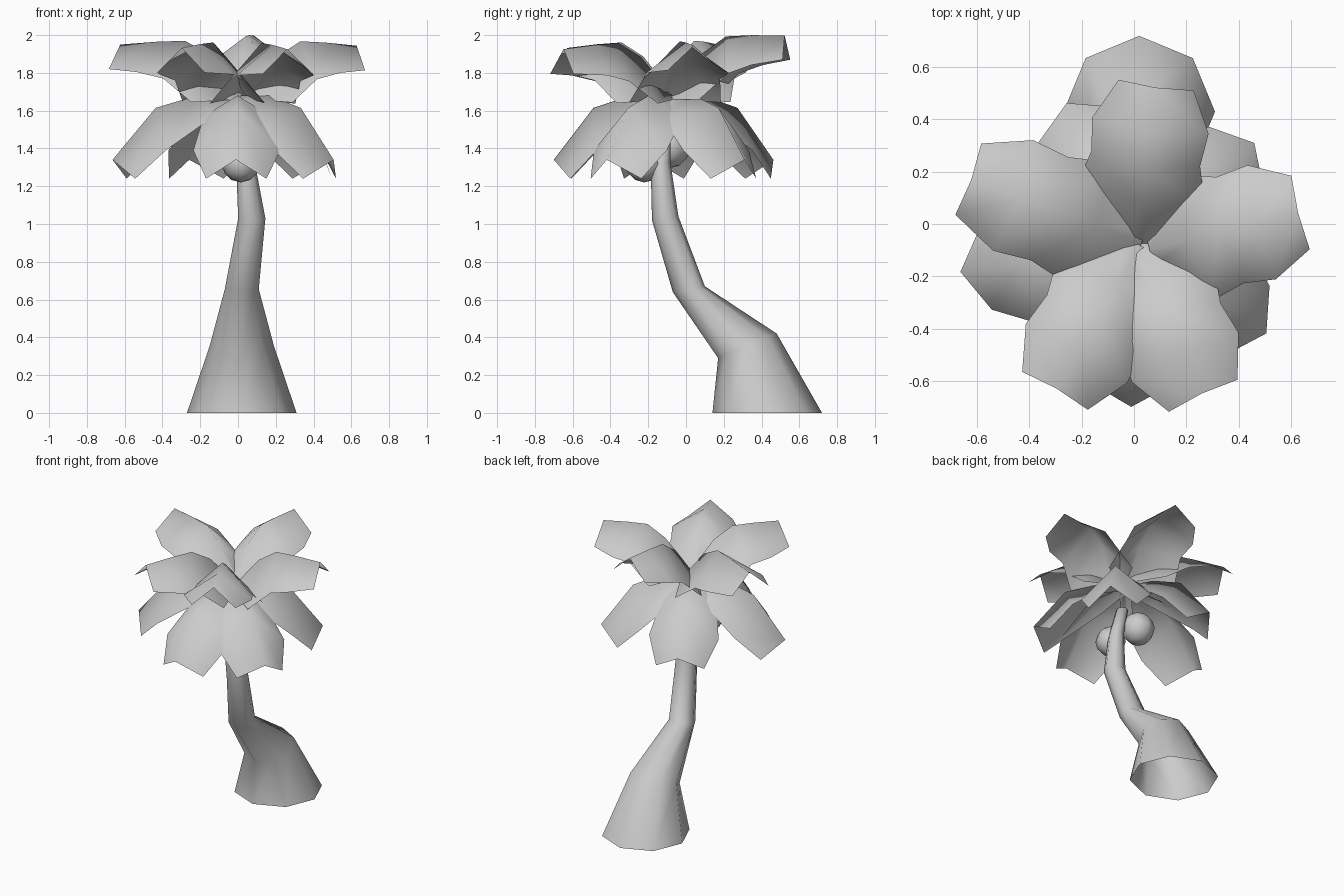
import bpy, bmesh
from math import cos, sin, radians, pi
from mathutils import Vector

cube = bpy.data.objects.get("Cube")
if cube:
    bpy.data.objects.remove(cube, do_unlink=True)

grey = bpy.data.materials.new("plain_grey")
grey.use_nodes = True
grey.diffuse_color = (0.6, 0.6, 0.6, 1)
grey.node_tree.nodes["Principled BSDF"].inputs["Base Color"].default_value = (0.6, 0.6, 0.6, 1)


def finish(name, bm):
    for f in bm.faces:
        f.smooth = True
    mesh = bpy.data.meshes.new(name)
    bm.to_mesh(mesh)
    bm.free()
    mesh.materials.append(grey)
    obj = bpy.data.objects.new(name, mesh)
    bpy.context.collection.objects.link(obj)
    return obj


# Bent trunk: tilted eight-sided rings, open at the foot, closed at the top
# each ring: centre, x half-width, y half-width, rise from centre towards +y
RINGS = [((0.02, 0.43, 0), 0.29, 0.29, 0),
         ((0.02, 0.325, 0.355), 0.17, 0.155, 0.065),
         ((0.02, 0.015, 0.655), 0.09, 0.085, 0.015),
         ((0.073, -0.11, 1.03), 0.072, 0.07, 0.01),
         ((0.04, -0.135, 1.32), 0.05, 0.052, 0.01),
         ((0, -0.12, 1.52), 0.04, 0.04, 0)]
SIDES = 8
bm = bmesh.new()
rings = []
for centre, rx, ry, rise in RINGS:
    ring = []
    for i in range(SIDES):
        a = 2 * pi * i / SIDES
        ring.append(bm.verts.new(Vector(centre) + Vector((rx * cos(a), ry * sin(a), rise * sin(a)))))
    rings.append(ring)
for low, high in zip(rings, rings[1:]):
    for i in range(SIDES):
        j = (i + 1) % SIDES
        bm.faces.new((low[i], low[j], high[j], high[i]))
bm.faces.new(rings[-1])
finish("trunk", bm)


# Folded fronds: each row is ridge reach, ridge z, edge reach, edge half-width, edge z
UPPER = [(0, 1.7, 0, 0.06, 1.66),
         (0.16, 1.89, 0.18, 0.25, 1.645),
         (0.29, 1.97, 0.33, 0.21, 1.77),
         (0.43, 1.965, 0.46, 0.225, 1.805),
         (0.61, 1.95, 0.62, 0.145, 1.82)]
LOWER = [(0, 1.68, 0.0, 0.05, 1.65),
         (0.2, 1.68, 0.14, 0.18, 1.57),
         (0.4, 1.615, 0.38, 0.23, 1.39),
         (0.61, 1.34, 0.52, 0.16, 1.24)]


def frond(name, rows, centre, angle, length, lift):
    a = radians(angle)
    along, side = Vector((cos(a), sin(a), 0)), Vector((-sin(a), cos(a), 0))
    climb = along * length + Vector((0, 0, lift))
    up = Vector((0, 0, 1))
    origin = Vector((centre[0], centre[1], 0))
    bm = bmesh.new()
    grid = []
    for reach, z, edge_reach, half, edge_z in rows:
        ridge = origin + climb * reach + up * z
        edge = origin + climb * edge_reach + up * edge_z
        grid.append([bm.verts.new(p) for p in (edge - side * half, ridge, edge + side * half)])
    for near, far in zip(grid, grid[1:]):
        for k in range(2):
            bm.faces.new((near[k], far[k], far[k + 1], near[k + 1]))
    finish(name, bm)


# each upper frond: base, heading, length, lift
UPPER_SET = [((0, -0.07), 82, 0.98, 0.08),
             ((0.06, -0.1), 14, 0.96, -0.01),
             ((0.03, -0.07), 160, 1.14, 0),
             ((0.02, -0.08), 240, 1.04, -0.03),
             ((0, -0.09), 295, 1.01, -0.04)]
for i, (base, angle, length, lift) in enumerate(UPPER_SET):
    frond(f"upper_frond_{i + 1}", UPPER, base, angle, length, lift)
for i, (angle, length) in enumerate([(269, 1), (188, 1.1), (327, 0.99), (41, 1.0), (115, 1)]):
    frond(f"lower_frond_{i + 1}", LOWER, (0, -0.09), angle, length, 0)

# Coconuts hanging beside the trunk
for i, (spot, radius) in enumerate([((-0.11, -0.09, 1.405), 0.11), ((0.015, -0.22, 1.32), 0.1)]):
    bm = bmesh.new()
    bmesh.ops.create_uvsphere(bm, u_segments=8, v_segments=6, radius=radius)
    bmesh.ops.translate(bm, verts=bm.verts, vec=spot)
    finish(f"coconut_{i + 1}", bm)
